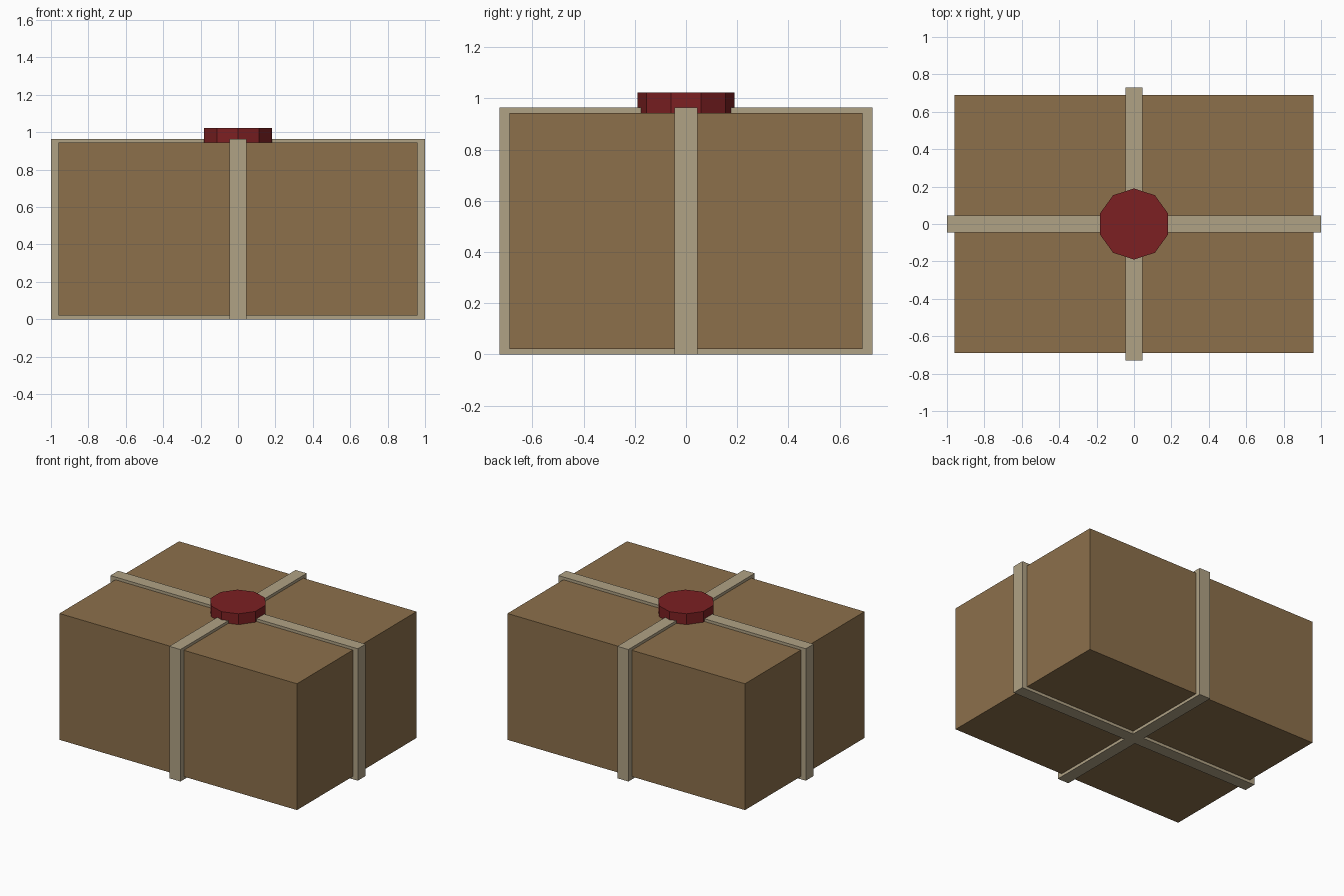
import bpy
import math

if "Cube" in bpy.data.objects:
    bpy.data.objects.remove(bpy.data.objects["Cube"])


def make_material(name, rgb):
    """Flat colour given as 0-255 display values, stored as linear."""
    lin = [((c / 255 + 0.055) / 1.055) ** 2.4 for c in rgb]
    mat = bpy.data.materials.new(name)
    mat.diffuse_color = (*lin, 1.0)
    mat.use_nodes = True
    mat.node_tree.nodes["Principled BSDF"].inputs["Base Color"].default_value = mat.diffuse_color
    return mat


cardboard = make_material("brown_cardboard", (140, 112, 75))
twine = make_material("pale_strap", (176, 162, 133))
wax = make_material("red_wax", (124, 32, 34))


def add_block(name, size, z_low, mat):
    """Box centred on x and y, with its base at z_low."""
    bpy.ops.mesh.primitive_cube_add(size=1, location=(0, 0, z_low + size[2] / 2))
    ob = bpy.context.object
    ob.name = name
    ob.scale = size
    bpy.ops.object.transform_apply(location=False, rotation=False, scale=True)
    ob.data.materials.append(mat)
    return ob


# Parcel body
add_block("parcel_box", (1.92, 1.38, 0.923), 0.021, cardboard)

# Two straps wrapped round the parcel, crossing on top and below
add_block("long_strap", (2.0, 0.09, 0.964), 0.0, twine)
add_block("short_strap", (0.09, 1.458, 0.964), 0.0, twine)

# Ten-sided wax seal over the crossing, one corner pointing to the back
bpy.ops.mesh.primitive_cylinder_add(vertices=10, radius=0.19, depth=0.08,
                                    location=(0, 0, 0.983))
seal = bpy.context.object
seal.name = "wax_seal"
seal.data.materials.append(wax)
